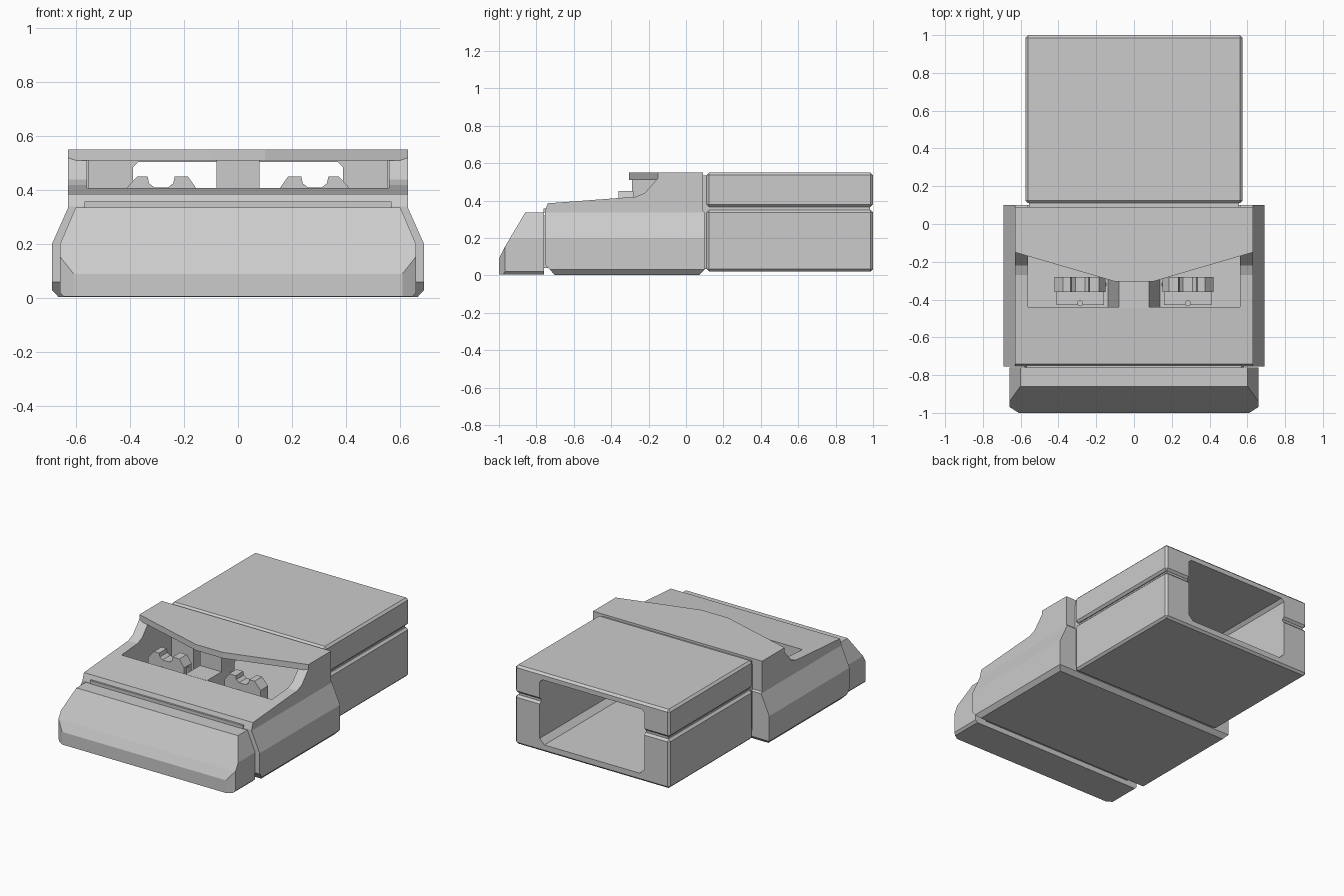
import bpy, bmesh
from mathutils import Vector

if "Cube" in bpy.data.objects:
    bpy.data.objects.remove(bpy.data.objects["Cube"])

grey = bpy.data.materials.new("plain_grey")
grey.diffuse_color = (0.6, 0.6, 0.6, 1)
grey.use_nodes = True
grey.node_tree.nodes["Principled BSDF"].inputs["Base Color"].default_value = grey.diffuse_color


def prism(name, pts, axis, lo, hi):
    """Extrude a 2D outline along an axis: x uses (y,z), y uses (x,z), z uses (x,y)."""
    place = {"x": lambda p, t: (t, p[0], p[1]),
             "y": lambda p, t: (p[0], t, p[1]),
             "z": lambda p, t: (p[0], p[1], t)}[axis]
    bm = bmesh.new()
    face = bm.faces.new([bm.verts.new(place(p, lo)) for p in pts])
    ext = bmesh.ops.extrude_face_region(bm, geom=[face], use_keep_orig=True)
    move = Vector(place((0, 0), hi - lo))
    for v in ext["geom"]:
        if isinstance(v, bmesh.types.BMVert):
            v.co += move
    bmesh.ops.recalc_face_normals(bm, faces=bm.faces)
    me = bpy.data.meshes.new(name)
    bm.to_mesh(me)
    bm.free()
    me.materials.append(grey)
    ob = bpy.data.objects.new(name, me)
    bpy.context.collection.objects.link(ob)
    return ob


def box(name, x0, x1, y0, y1, z0, z1):
    return prism(name, [(x0, z0), (x1, z0), (x1, z1), (x0, z1)], "y", y0, y1)


def sym(half):
    """Mirror a right-hand half outline across zero."""
    return half + [(-a, b) for a, b in reversed(half)]


def apply_mod(ob, mod):
    bpy.context.view_layer.objects.active = ob
    bpy.ops.object.modifier_apply(modifier=mod.name)


def boolean(ob, tool, op, keep=False):
    m = ob.modifiers.new("bool", "BOOLEAN")
    m.object, m.operation, m.solver = tool, op, "EXACT"
    apply_mod(ob, m)
    if not keep:
        bpy.data.objects.remove(tool)


def bevel(ob, width):
    m = ob.modifiers.new("bevel", "BEVEL")
    m.width, m.segments = width, 1
    apply_mod(ob, m)


# front bumper: side profile trimmed by front and top outlines
bumper = prism("front_bumper", [(-1, 0.005), (-1, 0.09), (-0.97, 0.15), (-0.86, 0.335),
                                (-0.76, 0.335), (-0.76, 0.005)], "x", -0.7, 0.7)
boolean(bumper, prism("trim", sym([(0.64, 0), (0.66, 0.02), (0.66, 0.2), (0.6, 0.34)]),
                      "y", -1.1, -0.6), "INTERSECT")
boolean(bumper, prism("trim", sym([(0.605, -1.003), (0.665, -0.965), (0.665, -0.7)]),
                      "z", -0.1, 0.5), "INTERSECT")

# joint between bumper and cab, and the rail above it
box("bumper_joint", -0.58, 0.58, -0.8, -0.72, 0.04, 0.32)
box("hood_rail", -0.57, 0.57, -0.762, -0.74, 0.335, 0.357)

# cab: cross-section trimmed by the side profile, then hollowed
cab = prism("cab", sym([(0.665, 0.003), (0.69, 0.03), (0.69, 0.2), (0.63, 0.335), (0.63, 0.55)]),
            "y", -0.9, 0.3)
side = [(-0.755, 0.06), (-0.7, 0), (0.07, 0), (0.1, 0.03), (0.1, 0.335), (0.09, 0.345),
        (0.09, 0.6), (-0.15, 0.6), (-0.15, 0.52), (-0.22, 0.44), (-0.27, 0.42),
        (-0.74, 0.385), (-0.755, 0.34)]
boolean(cab, prism("trim", side, "x", -1, 1), "INTERSECT")
boolean(cab, box("cavity", -0.56, 0.56, -0.44, 0.2, 0.07, 0.51), "DIFFERENCE")

# pointed roof visor
prism("roof_visor", sym([(0.1, -0.305), (0.63, -0.15), (0.63, -0.148)]), "z", 0.51, 0.55)

# centre divider and pillar
prism("centre_divider", sym([(0.14, 0.06), (0.08, 0.408)]), "y", -0.445, -0.2)
box("centre_pillar", -0.08, 0.08, -0.29, -0.15, 0.3, 0.52)

# two seats with raised arms, seat backs and small studs
arm_outline = [(0.15, 0.06), (0.15, 0.4), (0.185, 0.45), (0.235, 0.45), (0.24, 0.425),
               (0.26, 0.41), (0.31, 0.41), (0.33, 0.425), (0.335, 0.45), (0.375, 0.45),
               (0.42, 0.4), (0.42, 0.06)]
for s, label in ((1, "right"), (-1, "left")):
    prism(label + "_seat", [(s * x, z) for x, z in arm_outline], "y", -0.36, -0.28)
    x0, x1 = sorted((s * 0.16, s * 0.41))
    box(label + "_seat_base", x0, x1, -0.43, -0.34, 0.06, 0.36)
    for x, y in ((0.16, -0.32), (0.4, -0.32), (0.285, -0.42)):
        bpy.ops.mesh.primitive_cylinder_add(vertices=12, radius=0.016, depth=0.1,
                                            location=(s * x, y, 0.34))
        stud = bpy.context.object
        stud.name = label + "_seat_stud"
        stud.data.materials.append(grey)

# cargo boxes around an inner core, with one tunnel through all of them
lower = box("cargo_lower", -0.575, 0.575, 0.11, 1, 0.02, 0.35)
upper = box("cargo_upper", -0.575, 0.575, 0.11, 1, 0.365, 0.55)
core = box("cargo_core", -0.555, 0.555, 0.085, 0.985, 0.035, 0.535)
bevel(lower, 0.014)
bevel(upper, 0.014)
tunnel = prism("tunnel", sym([(0.355, 0.07), (0.39, 0.105), (0.39, 0.485), (0.37, 0.505)]),
               "y", -0.05, 1.2)
for part in (lower, upper, core):
    boolean(part, tunnel, "DIFFERENCE", keep=True)
bpy.data.objects.remove(tunnel)
